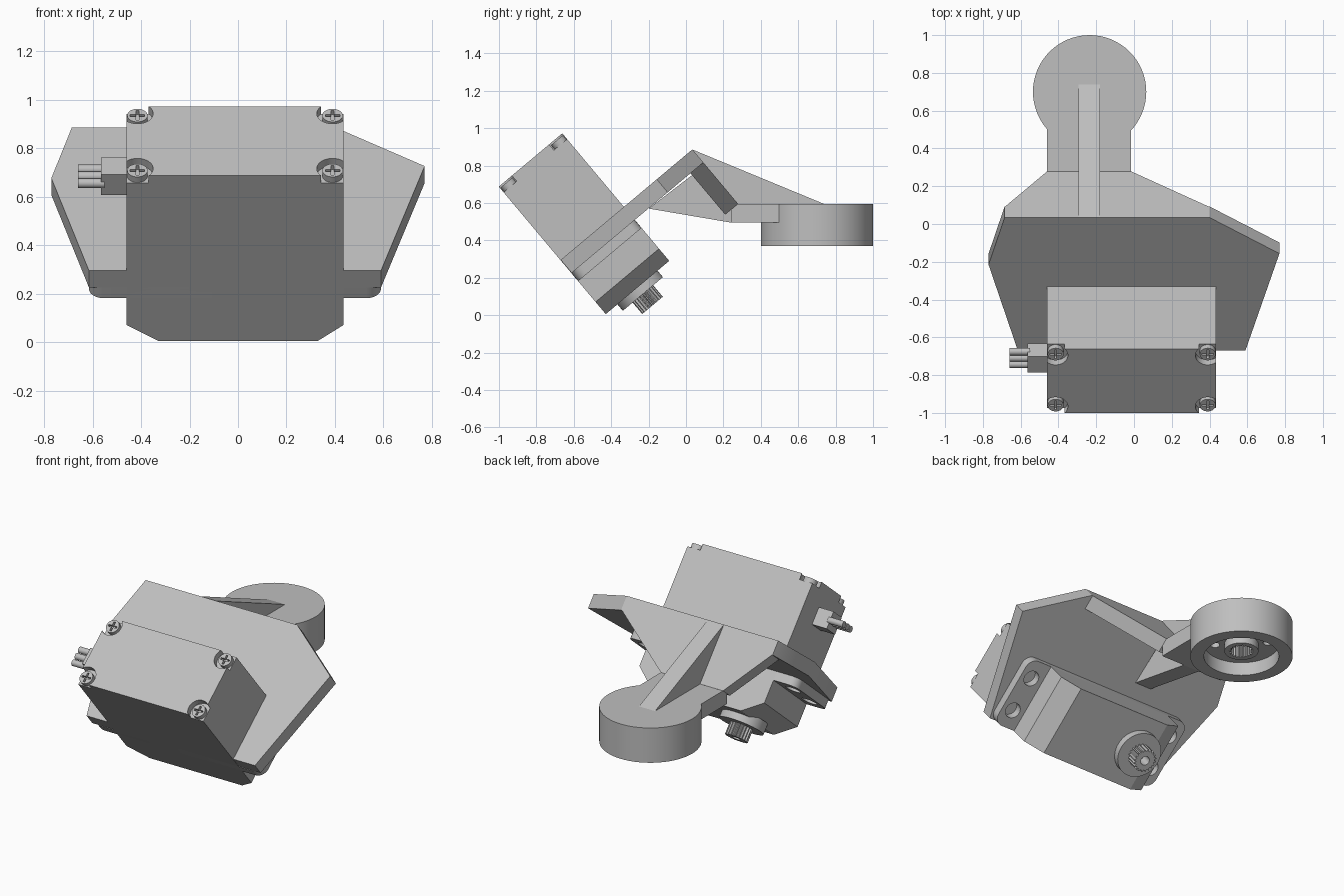
import bpy, bmesh
from math import sin, cos, pi, radians
from mathutils import Matrix

cube = bpy.data.objects.get("Cube")
if cube:
    bpy.data.objects.remove(cube)

grey = bpy.data.materials.new("light_grey")
grey.use_nodes = True
GREY = (0.52, 0.52, 0.52, 1)
grey.diffuse_color = GREY
grey.node_tree.nodes["Principled BSDF"].inputs["Base Color"].default_value = GREY

TILT = Matrix.Rotation(radians(40), 4, "X")   # frame of motor and mounting plate
FLAT = Matrix.Identity(4)
AXES = {"x": lambda a, b, t: (t, a, b),
        "y": lambda a, b, t: (a, t, b),
        "z": lambda a, b, t: (a, b, t)}


def prism(name, outline, axis, lo, hi, frame=TILT):
    """Extrude a 2D outline along an axis."""
    bm = bmesh.new()
    place = AXES[axis]
    low = [bm.verts.new(place(a, b, lo)) for a, b in outline]
    high = [bm.verts.new(place(a, b, hi)) for a, b in outline]
    bm.faces.new(low)
    bm.faces.new(high)
    n = len(low)
    for i in range(n):
        j = (i + 1) % n
        bm.faces.new((low[i], low[j], high[j], high[i]))
    bmesh.ops.recalc_face_normals(bm, faces=bm.faces)
    bm.transform(frame)
    mesh = bpy.data.meshes.new(name)
    bm.to_mesh(mesh)
    bm.free()
    mesh.materials.append(grey)
    obj = bpy.data.objects.new(name, mesh)
    bpy.context.collection.objects.link(obj)
    return obj


def circle(cx, cy, r, n=48):
    return [(cx + r * cos(2 * pi * i / n), cy + r * sin(2 * pi * i / n)) for i in range(n)]


def gear(cx, cy, r, depth, teeth=20):
    pts = []
    for i in range(teeth * 4):
        rad = r if i % 4 < 2 else r - depth
        a = 2 * pi * i / (teeth * 4)
        pts.append((cx + rad * cos(a), cy + rad * sin(a)))
    return pts


def rect(x0, x1, y0, y1):
    return [(x0, y0), (x1, y0), (x1, y1), (x0, y1)]


def rounded_rect(x0, x1, y0, y1, r, n=6):
    pts = []
    corners = [(x1 - r, y1 - r), (x0 + r, y1 - r), (x0 + r, y0 + r), (x1 - r, y0 + r)]
    for k, (cx, cy) in enumerate(corners):
        for i in range(n + 1):
            a = pi / 2 * (k + i / n)
            pts.append((cx + r * cos(a), cy + r * sin(a)))
    return pts


def cut(obj, cutters):
    """Subtract cutters and bake the result."""
    for c in cutters:
        mod = obj.modifiers.new("cut", "BOOLEAN")
        mod.operation = "DIFFERENCE"
        mod.solver = "EXACT"
        mod.object = c
    graph = bpy.context.evaluated_depsgraph_get()
    mesh = bpy.data.meshes.new_from_object(obj.evaluated_get(graph))
    obj.modifiers.clear()
    obj.data = mesh
    for c in cutters:
        bpy.data.objects.remove(c)


# Motor body with sloped lower ends
X0, X1, Y0, Y1 = -0.46, 0.435, -0.325, 0.118
MID_Y = (Y0 + Y1) / 2
SHAFT_X = -0.235
body = prism("motor_body", [(X0, 1.17), (X0, 0.365), (-0.33, 0.28), (0.33, 0.28),
                            (X1, 0.365), (X1, 1.17)], "y", Y0, Y1)

# Corner notches and cross-slotted screws
corners = [(x, y) for x in (X0 + 0.045, X1 - 0.045) for y in (Y0 + 0.045, Y1 - 0.045)]
cut(body, [prism("notch", circle(x, y, 0.065), "z", 1.13, 1.25) for x, y in corners])
for x, y in corners:
    screw = prism("case_screw", circle(x, y, 0.042, 32), "z", 1.12, 1.16)
    cut(screw, [prism("slot", rect(x - a, x + a, y - b, y + b), "z", 1.14, 1.2)
                for a, b in ((0.03, 0.006), (0.006, 0.03))])

# Mounting flange with four screw holes
flange = prism("motor_flange", rounded_rect(-0.615, 0.59, Y0, Y1, 0.06), "z", 0.51, 0.566)
cut(flange, [prism("hole", circle(x, MID_Y + s * 0.11, 0.048), "z", 0.4, 0.56)
             for x in (-0.54, 0.515) for s in (-1, 1)])

# Output boss and splined shaft
prism("shaft_boss", circle(SHAFT_X, MID_Y, 0.14), "z", 0.235, 0.3)
shaft = prism("splined_shaft", gear(SHAFT_X, MID_Y, 0.072, 0.012), "z", 0.155, 0.26)
cut(shaft, [prism("bore", circle(SHAFT_X, MID_Y, 0.028, 24), "z", 0.1, 0.23)])

# Cable exit and three wires
prism("cable_grip", rect(MID_Y - 0.055, MID_Y + 0.055, 0.925, 1.035), "x", -0.565, -0.44)
for i in (-1, 0, 1):
    prism("wire", circle(MID_Y + i * 0.044, 0.98, 0.02, 20), "x", -0.66, -0.55)

# Mounting plate and the tapered web under its upper edge
prism("mounting_plate", [(-0.615, -0.323), (0.59, -0.323), (0.77, 0.347), (0.40, 0.596),
                         (-0.685, 0.596), (-0.77, 0.27)], "z", 0.566, 0.657)
prism("tapered_web", [(-0.685, 0.57), (0.40, 0.57), (-0.015, 0.277), (-0.46, 0.277)],
      "y", 0.506, 0.596)

# Level arm, upper rib and lower gusset
HORN_Y = 0.70
prism("arm", rect(0.24, 0.52, 0.495, 0.595), "x", -0.46, -0.015, FLAT)
prism("upper_rib", [(0.036, 0.885), (0.74, 0.594), (0.27, 0.58), (0.08, 0.81)],
      "x", -0.295, -0.18, FLAT)
prism("lower_gusset", [(-0.2, 0.57), (0.24, 0.495), (0.26, 0.56), (0.06, 0.77)],
      "x", -0.295, -0.18, FLAT)

# Round horn seat, hollow underneath, with splined hub
seat = prism("horn_seat", circle(SHAFT_X, HORN_Y, 0.3, 64), "z", 0.37, 0.595, FLAT)
cut(seat, [prism("recess", circle(SHAFT_X, HORN_Y, 0.22, 64), "z", 0.3, 0.455, FLAT)])
cut(seat, [prism("hole", circle(SHAFT_X + sx * 0.11, HORN_Y + sy * 0.11, 0.028, 24),
                 "z", 0.4, 0.53, FLAT) for sx in (-1, 1) for sy in (-1, 1)])
hub = prism("splined_hub", circle(SHAFT_X, HORN_Y, 0.1), "z", 0.405, 0.46, FLAT)
socket = gear(SHAFT_X, HORN_Y, 0.072, 0.012)
cut(hub, [prism("socket", socket, "z", 0.35, 0.5, FLAT)])
cut(seat, [prism("socket", socket, "z", 0.4, 0.54, FLAT)])

# Smooth the round walls, keep edges sharp
bpy.ops.object.select_all(action="DESELECT")
for obj in bpy.context.collection.objects:
    if obj.type == "MESH":
        obj.select_set(True)
        bpy.context.view_layer.objects.active = obj
bpy.ops.object.shade_smooth_by_angle(angle=radians(30))
